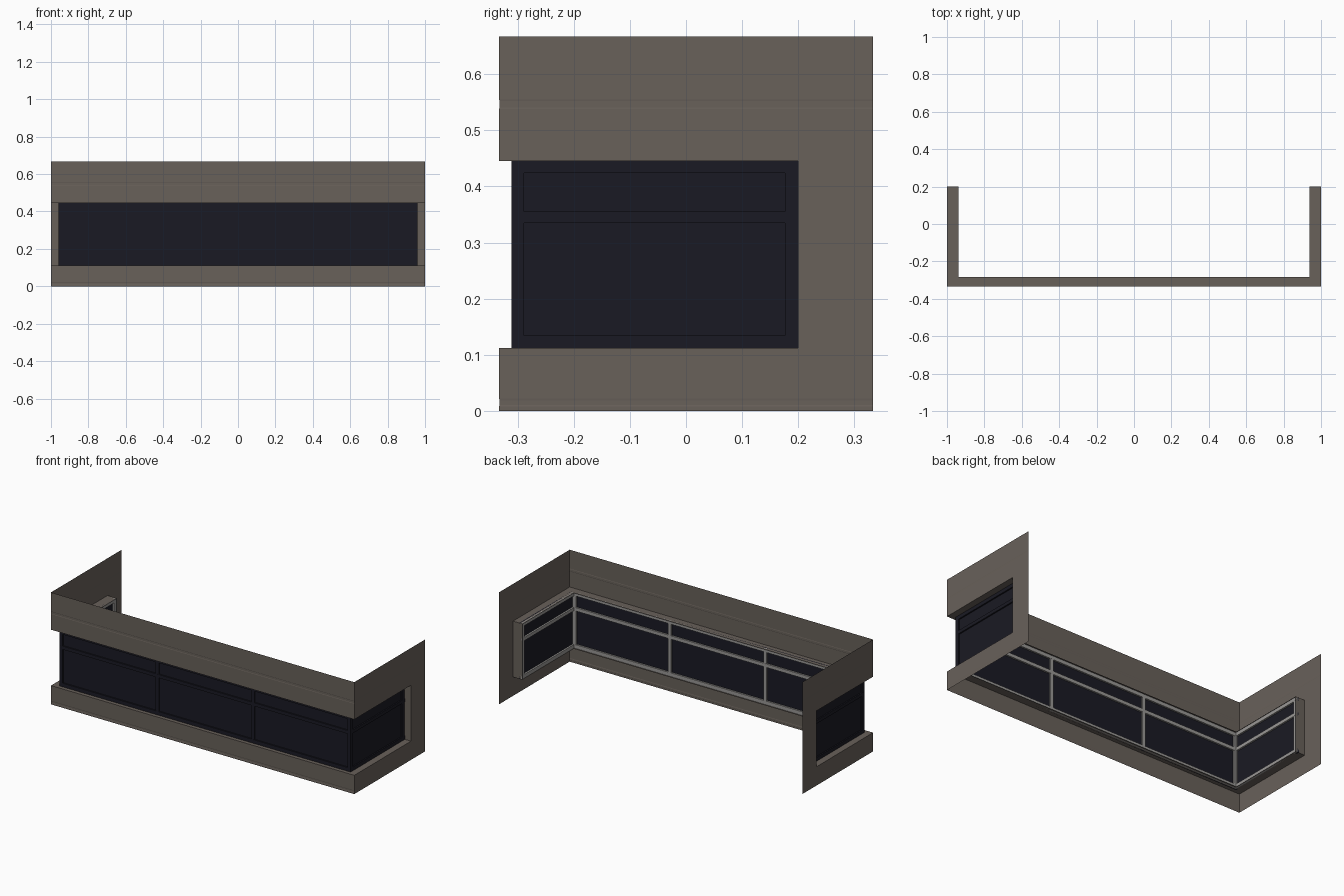
import bpy, bmesh

if "Cube" in bpy.data.objects:
    bpy.data.objects.remove(bpy.data.objects["Cube"])

def material(name, col):
    m = bpy.data.materials.new(name)
    m.diffuse_color = (*col, 1)
    m.use_nodes = True
    m.node_tree.nodes["Principled BSDF"].inputs["Base Color"].default_value = m.diffuse_color
    return m

TAUPE = material("taupe wall", (0.140, 0.119, 0.102))
DARK = material("dark glass", (0.010, 0.010, 0.017))
LIGHT = material("light grey frame", (0.32, 0.31, 0.30))

def finish(bm, name, mat):
    me = bpy.data.meshes.new(name)
    bm.to_mesh(me)
    bm.free()
    me.materials.append(mat)
    ob = bpy.data.objects.new(name, me)
    bpy.context.collection.objects.link(ob)
    return ob

def u_path(x, front, back):
    return [(-x, back), (-x, front), (x, front), (x, back)]

def u_sheet(name, mat, rows):
    """Loft U-shaped paths, rows = [(path, z), ...] from bottom to top."""
    bm = bmesh.new()
    rings = [[bm.verts.new((px, py, z)) for px, py in path] for path, z in rows]
    for a, b in zip(rings, rings[1:]):
        for i in range(3):
            bm.faces.new((a[i], a[i + 1], b[i + 1], b[i]))
    return finish(bm, name, mat)

def wall_rows(profile):
    rows = []
    for z, inset in profile:
        p = u_path(1 - inset, -0.333 + inset, 0.333)
        p[0], p[3] = (-1, 0.333), (1, 0.333)   # grooves fade out at the back
        rows.append((p, z))
    return rows

def box(bm, x0, x1, y0, y1, z0, z1):
    r = bmesh.ops.create_cube(bm, size=1)
    for v in r["verts"]:
        v.co = ((x0 + x1) / 2 + v.co.x * (x1 - x0),
                (y0 + y1) / 2 + v.co.y * (y1 - y0),
                (z0 + z1) / 2 + v.co.z * (z1 - z0))

Z0, Z1, END = 0.112, 0.445, 0.2   # window opening

# Thin outer wall bands with very shallow grooves
G = 0.0008
u_sheet("lower_wall", TAUPE, wall_rows(
    [(0, 0), (0.008, 0), (0.01, G), (0.018, G), (0.022, 0), (Z0, 0)]))
u_sheet("upper_wall", TAUPE, wall_rows(
    [(Z1, 0), (0.538, 0), (0.541, G), (0.552, G), (0.555, 0), (0.667, 0)]))

# Window reveal: sill, lintel and the two back jambs
outer, inner = u_path(1, -0.333, END), u_path(0.938, -0.283, END)
u_sheet("window_sill", TAUPE, [(outer, Z0), (inner, Z0)])
u_sheet("window_lintel", TAUPE, [(inner, Z1), (outer, Z1)])
for s, side in ((-1, "left"), (1, "right")):
    for part, far in (("jamb", (s * 0.938, END)), ("end_panel", (s, 0.333))):
        bm = bmesh.new()
        pts = [(s, END, Z0), (*far, Z0), (*far, Z1), (s, END, Z1)]
        f = bm.faces.new([bm.verts.new(p) for p in pts])
        f.normal_update()
        # jambs face the opening, end panels face outwards
        if f.normal.y > 0.5 or f.normal.x * s < -0.5:
            f.normal_flip()
        finish(bm, f"{side}_{part}", TAUPE)

# Dark panes wrapped around the three sides
pane = u_path(0.952, -0.303, END)
u_sheet("glazing", DARK, [(pane, Z0), (pane, Z1)])

# Window frame: dark outer half and light inner half, either side of the panes
def frame(name, mat, x, y, d):
    """Rails, mullions and posts of depth d, outer face at x and y."""
    bm = bmesh.new()
    e = 0.0004
    for a, b in ((Z0, 0.134), (0.335, 0.355), (0.424, Z1)):
        box(bm, -x, x, y, y + d, a, b)
        for s in (-1, 1):
            box(bm, *sorted((s * x, s * (x - d))), y + d, END, a, b)
    for m in (-0.315, 0.315):
        box(bm, m - 0.01, m + 0.01, y + e, y + d - e, Z0, Z1)
    for s in (-1, 1):
        box(bm, *sorted((s * (x - e), s * (x - 0.021))), y + e, y + d - e, Z0, Z1)
        for y0, y1 in ((y + e, -0.289), (0.176, END - e)):
            box(bm, *sorted((s * (x - e), s * (x - d + e))), y0, y1, Z0, Z1)
    finish(bm, name, mat)

frame("outer_frame", DARK, 0.960, -0.311, 0.008)
frame("inner_frame", LIGHT, 0.952, -0.303, 0.010)
